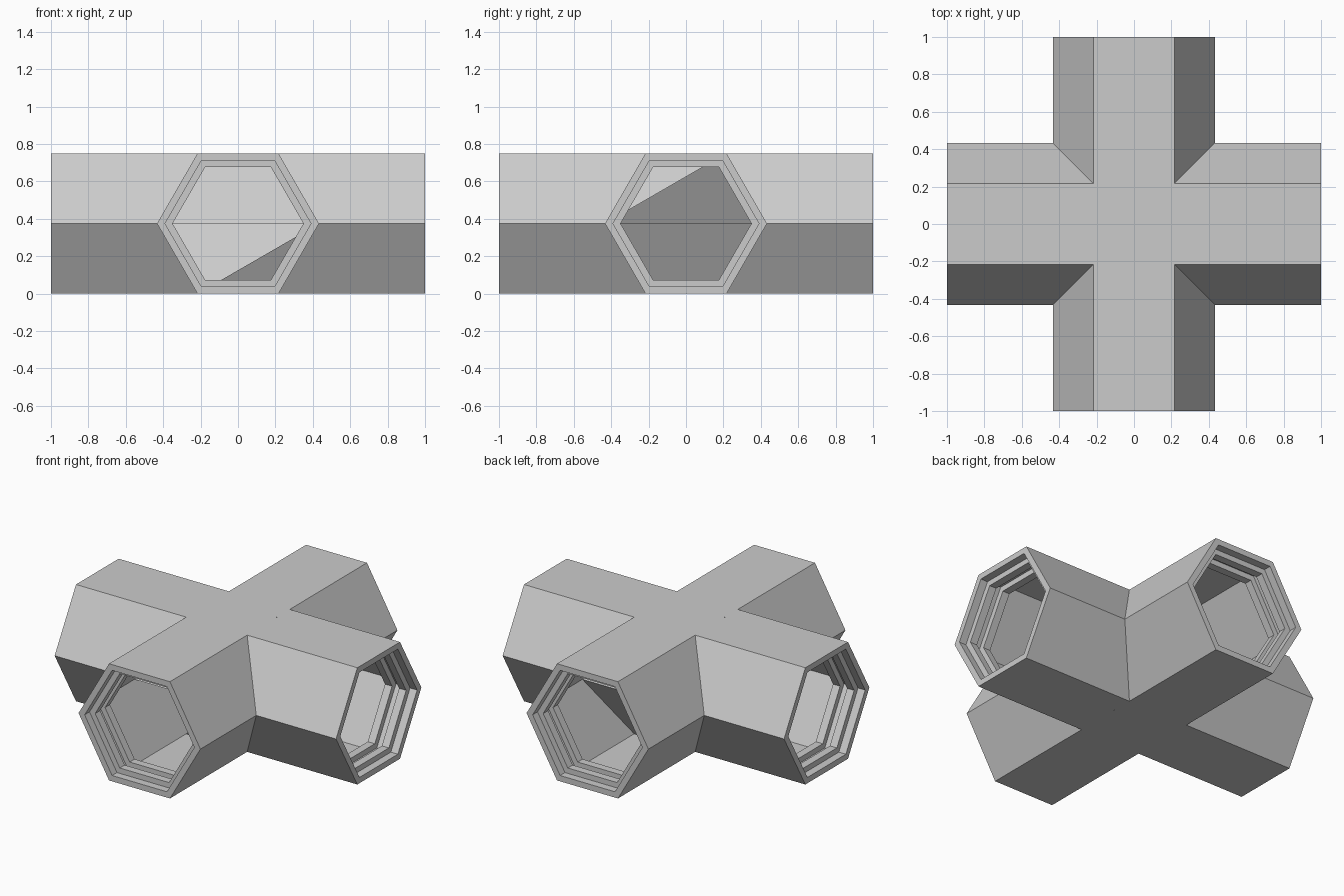
import bpy, math

if "Cube" in bpy.data.objects:
    bpy.data.objects.remove(bpy.data.objects["Cube"])

R, ZC = 0.433, 0.375
# stepped mouth profile: (distance from centre, hexagon radius)
MOUTH = [(1.0, R), (1.0, 0.39), (0.95, 0.39), (0.95, 0.35), (0.90, 0.35),
         (0.90, 0.39), (0.85, 0.39), (0.85, 0.35), (0.80, 0.35)]


def hexagon(r):
    """Corners as (sideways, height), starting at the right corner."""
    return [(r * math.cos(k * math.pi / 3), ZC + r * math.sin(k * math.pi / 3))
            for k in range(6)]


def make(name, verts, faces, turn):
    mesh = bpy.data.meshes.new(name)
    mesh.from_pydata(verts, [], faces)
    mesh.update()
    ob = bpy.data.objects.new(name, mesh)
    ob.rotation_euler.z = turn
    bpy.context.collection.objects.link(ob)
    return ob


# mitred seam where an arm meets the crossing (arm points along -y)
seam = [(x, -abs(x), z) for x, z in hexagon(R)]


def arm(name, turn):
    verts = list(seam)
    for d, r in MOUTH:
        verts += [(x, -d, z) for x, z in hexagon(r)]
    faces = []
    for i in range(len(MOUTH)):
        for k in range(6):
            a, b = i * 6 + k, i * 6 + (k + 1) % 6
            faces.append((a, a + 6, b + 6, b))
    make(name, verts, faces, turn)


# wall triangles between arm and crossing: 0 right, 1 top right, 2 top left,
# 3 left, 4 bottom left, 5 bottom right
UPPER_A, UPPER_B = (3, 1, 2), (3, 0, 1)
LOWER_A, LOWER_B = (0, 4, 5), (0, 3, 4)
FULL = [UPPER_A, UPPER_B, LOWER_A, LOWER_B]

PARTS = [
    ("front", 0, [UPPER_A, UPPER_B, LOWER_A]),
    ("right", math.pi / 2, [UPPER_A, LOWER_A, LOWER_B]),
    ("back", math.pi, FULL),
    ("left", -math.pi / 2, FULL),
]
for side, turn, walls in PARTS:
    arm(side + "_arm", turn)
    make(side + "_inner_wall", seam, walls, turn)

# flat ceiling and floor of the crossing
h = R / 2
square = [(-h, -h), (h, -h), (h, h), (-h, h)]
make("crossing_ceiling", [(x, y, 2 * ZC) for x, y in square], [(0, 1, 2, 3)], 0)
make("crossing_floor", [(x, y, 0) for x, y in square], [(3, 2, 1, 0)], 0)
